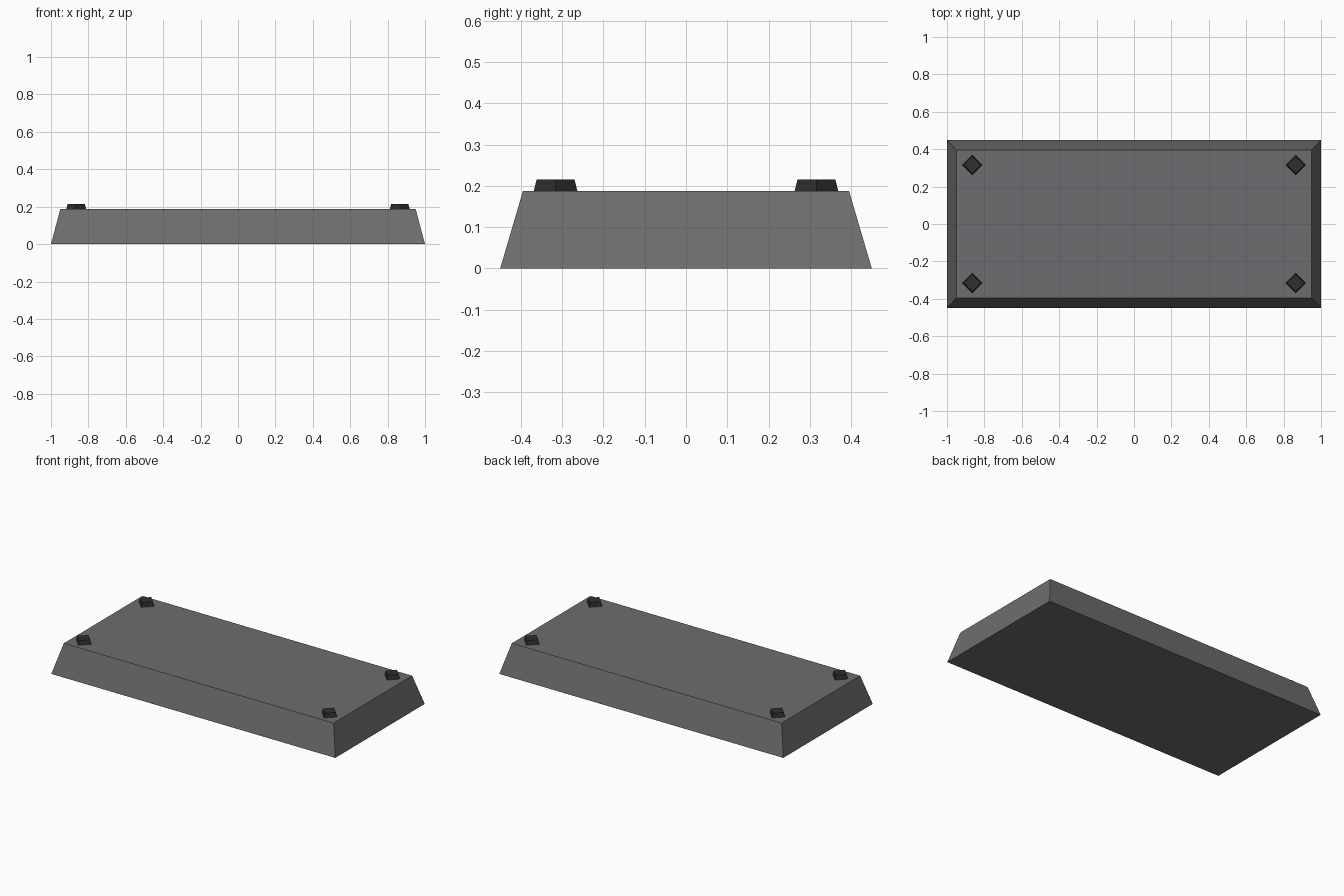
import bpy, bmesh

if "Cube" in bpy.data.objects:
    bpy.data.objects.remove(bpy.data.objects["Cube"])

def material(name, rgb):
    m = bpy.data.materials.new(name)
    m.diffuse_color = (*rgb, 1)
    m.use_nodes = True
    m.node_tree.nodes["Principled BSDF"].inputs["Base Color"].default_value = m.diffuse_color
    return m

grey = material("mid grey", (0.155, 0.155, 0.16))
black = material("charcoal", (0.028, 0.028, 0.028))

SLAB_H, TOP_H = 0.187, 0.215

# tapered slab: a box whose top face is drawn in
bm = bmesh.new()
bmesh.ops.create_cube(bm, size=2)
for v in bm.verts:
    top = v.co.z > 0
    v.co.x *= 0.95 if top else 1.0
    v.co.y *= 0.395 if top else 0.45
    v.co.z = SLAB_H if top else 0
mesh = bpy.data.meshes.new("slab")
bm.to_mesh(mesh)
bm.free()
slab = bpy.data.objects.new("slab", mesh)
bpy.context.collection.objects.link(slab)
mesh.materials.append(grey)

# four diamond-shaped tapered studs near the corners
for sx, side in ((-1, "left"), (1, "right")):
    for sy, end in ((-1, "front"), (1, "back")):
        bpy.ops.mesh.primitive_cone_add(
            vertices=4, radius1=0.053, radius2=0.046, depth=TOP_H - SLAB_H,
            location=(sx * 0.865, sy * 0.316, (SLAB_H + TOP_H) / 2))
        stud = bpy.context.object
        stud.name = f"{end}_{side}_stud"
        stud.data.materials.append(black)
